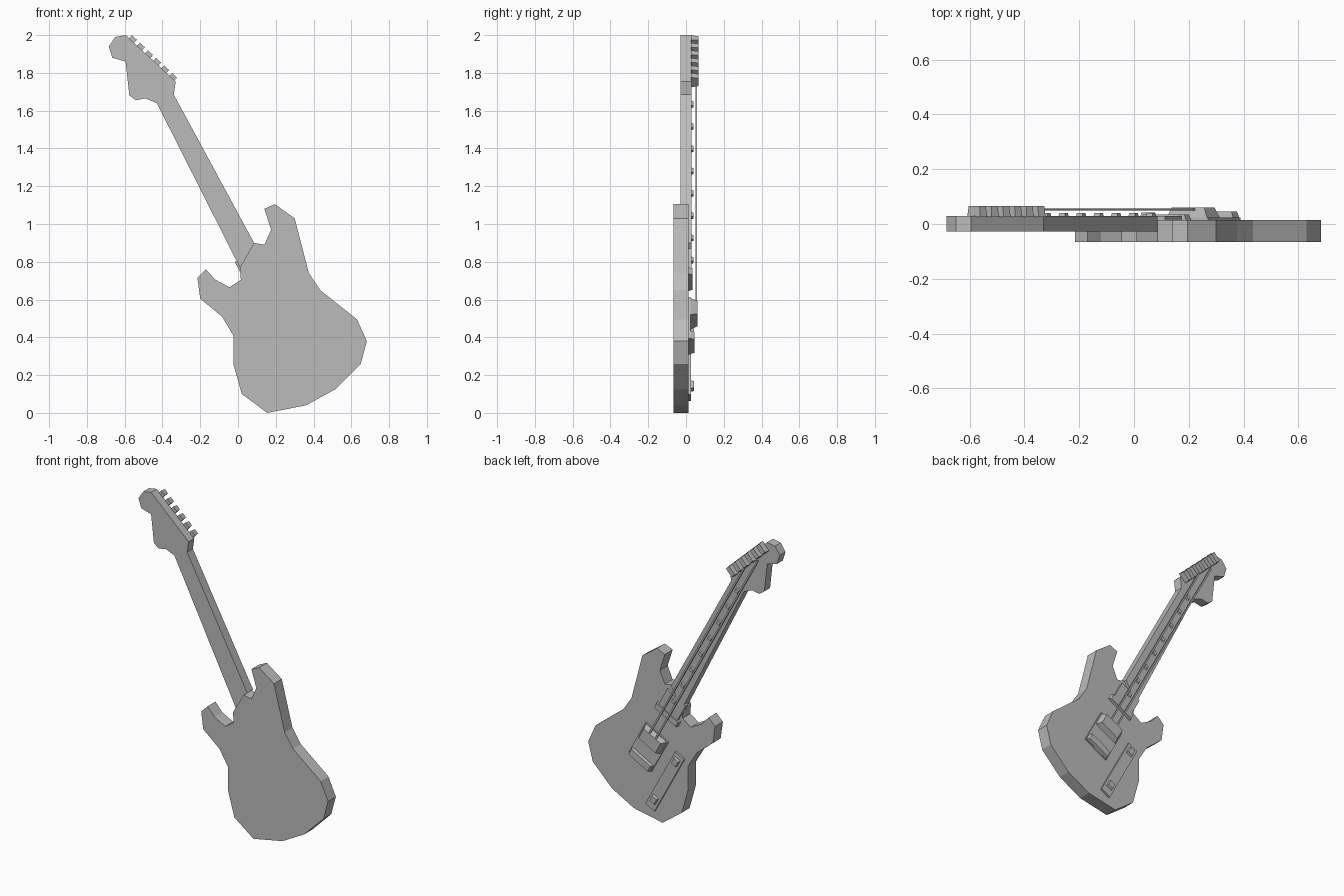
import bpy, bmesh
from mathutils import Vector

if "Cube" in bpy.data.objects:
    bpy.data.objects.remove(bpy.data.objects["Cube"])

grey = bpy.data.materials.new("plain grey")
grey.diffuse_color = (0.5, 0.5, 0.5, 1)
grey.use_nodes = True
grey.node_tree.nodes["Principled BSDF"].inputs["Base Color"].default_value = grey.diffuse_color


def prism(name, pts, y0, y1, taper=1.0):
    """Extrude an x-z outline from y0 to y1, optionally shrinking the y1 end."""
    bm = bmesh.new()
    pts = [Vector(p) for p in pts]
    c = sum(pts, Vector((0, 0))) / len(pts)
    a = [bm.verts.new((p.x, y0, p.y)) for p in pts]
    top = [c + (p - c) * taper for p in pts]
    b = [bm.verts.new((p.x, y1, p.y)) for p in top]
    bm.faces.new(a)
    bm.faces.new(b)
    n = len(pts)
    for i in range(n):
        j = (i + 1) % n
        bm.faces.new((a[i], a[j], b[j], b[i]))
    bmesh.ops.recalc_face_normals(bm, faces=bm.faces)
    me = bpy.data.meshes.new(name)
    bm.to_mesh(me)
    bm.free()
    me.materials.append(grey)
    ob = bpy.data.objects.new(name, me)
    bpy.context.collection.objects.link(ob)
    return ob


def block(name, origin, axis, u, v, y0, y1, taper=1.0):
    """Box with v running along the axis and u across it."""
    d = Vector(axis).normalized()
    p = Vector((d.y, -d.x))
    o = Vector(origin)
    pts = [o + p * s + d * t for s, t in
           ((u[0], v[0]), (u[1], v[0]), (u[1], v[1]), (u[0], v[1]))]
    return prism(name, pts, y0, y1, taper)


BASE = (0.048, 0.835)          # middle of the neck joint
NECK = (-0.425, 0.785)         # direction of the neck

# body with two horns
prism("body", [
    (.155, 0), (.36, .04), (.515, .125), (.65, .26), (.682, .38), (.63, .495),
    (.435, .65), (.375, .74), (.30, 1.03), (.195, 1.105), (.14, 1.08),
    (.175, .97), (.14, .89), (.085, .90), (.01, .77), (.015, .705),
    (-.045, .665), (-.12, .705), (-.17, .76), (-.215, .715), (-.20, .605),
    (-.085, .51), (-.025, .41), (-.025, .26), (.02, .10)], -.065, .014)

# neck and headstock
prism("neck_and_headstock", [
    (.085, .90), (-.34, 1.685), (-.33, 1.755), (-.595, 2.0), (-.65, 1.99),
    (-.684, 1.94), (-.665, 1.88), (-.595, 1.86), (-.575, 1.68), (-.54, 1.655),
    (-.49, 1.665), (-.43, 1.64), (.01, .77)], -.028, .030)

# fingerboard end lying over the body
block("fingerboard_end", BASE, NECK, (-.075, .075), (-.14, .0), .0, .030)

# fret markers
for i in range(8):
    v = -.03 + i * .134
    block(f"fret_marker_{i}", BASE, NECK, (-.014, .014), (v - .014, v + .014),
          .028, .040, .8)

# neck pickup bar
block("pickup", BASE, NECK, (-.095, .095), (-.165, -.125), .01, .034, .9)

# bridge: plate, saddle and tail bar
block("bridge_plate", BASE, NECK, (-.09, .09), (-.55, -.30), .01, .024)
block("bridge_saddle", BASE, NECK, (-.09, .09), (-.405, -.30), .01, .060, .75)
block("bridge_tail", BASE, NECK, (-.09, .09), (-.55, -.50), .01, .046, .85)

# strings
for name, u, end in (("string_low", -.025, 1.2), ("string_high", .025, 1.12)):
    block(name, BASE, NECK, (u - .005, u + .005), (-.37, end), .049, .057)

# control plate with two knobs
block("control_plate", (.133, .274), NECK, (-.036, .036), (-.22, .22), .01, .026)
for i, v in enumerate((-.15, .17)):
    block(f"knob_{i}", (.133, .274), NECK, (-.022, .022), (v - .025, v + .025),
          .02, .042, .8)

# tuning pegs along the headstock edge
EDGE = Vector((-.265, .245)).normalized()
OUT = Vector((EDGE.y, -EDGE.x))
for i in range(6):
    tip = Vector((-.345, 1.777)).lerp(Vector((-.558, 1.977)), i / 5)
    block(f"tuning_peg_{i}", tip, EDGE, (-.055, .014), (-.018, .018),
          .026, .065, .85)
